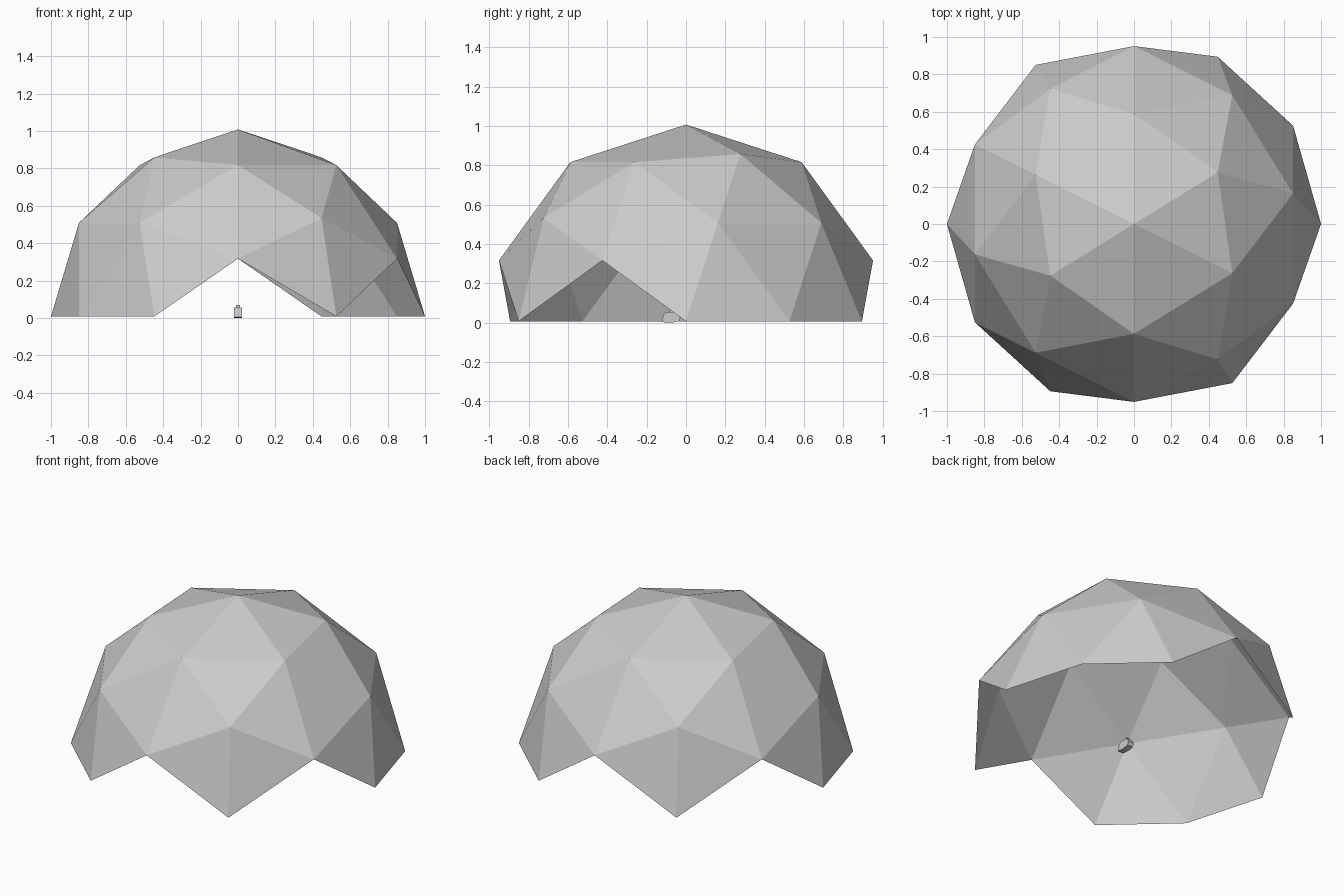
import bpy, bmesh, math
from mathutils import Matrix

if "Cube" in bpy.data.objects:
    bpy.data.objects.remove(bpy.data.objects["Cube"])

grey = bpy.data.materials.new("light grey")
grey.diffuse_color = (0.6, 0.6, 0.6, 1)
grey.use_nodes = True
grey.node_tree.nodes["Principled BSDF"].inputs["Base Color"].default_value = grey.diffuse_color


def finish(bm, name):
    bmesh.ops.recalc_face_normals(bm, faces=bm.faces)
    mesh = bpy.data.meshes.new(name)
    bm.to_mesh(mesh)
    bm.free()
    mesh.materials.append(grey)
    obj = bpy.data.objects.new(name, mesh)
    bpy.context.collection.objects.link(obj)
    return obj


def extrude_profile(name, points, half_width):
    """Side profile of (y, z) points extruded across x."""
    bm = bmesh.new()
    face = bm.faces.new([bm.verts.new((-half_width, y, z)) for y, z in points])
    grown = bmesh.ops.extrude_face_region(bm, geom=[face])["geom"]
    verts = [g for g in grown if isinstance(g, bmesh.types.BMVert)]
    bmesh.ops.translate(bm, verts=verts, vec=(2 * half_width, 0, 0))
    return finish(bm, name)


# Geodesic shell: icosahedron with an edge on top, each triangle split in four
short = math.sqrt((5 - math.sqrt(5)) / 10)
long = math.sqrt((5 + math.sqrt(5)) / 10)
bm = bmesh.new()
for s in (-1, 1):
    for t in (-1, 1):
        p, q = s * short, t * long
        for co in ((p, 0, q), (q, p, 0), (0, q, p)):
            bm.verts.new(co)
bmesh.ops.convex_hull(bm, input=bm.verts[:])
bmesh.ops.subdivide_edges(bm, edges=bm.edges[:], cuts=1, use_grid_fill=True)
for v in bm.verts:
    v.co.normalize()

# Lower half removed, leaving four pointed arches
bmesh.ops.delete(bm, geom=[v for v in bm.verts if v.co.z < -0.01], context='VERTS')
bm.transform(Matrix.Translation((0, 0, 0.008)) @ Matrix.Rotation(math.atan2(short, long), 4, 'Z'))
finish(bm, "dome_shell")

# Tiny seat standing under the dome
extrude_profile("seat_body", [(-0.125, 0.004), (-0.075, 0.0), (-0.035, 0.008), (-0.028, 0.03),
                              (-0.04, 0.056), (-0.10, 0.056), (-0.115, 0.04)], 0.021)
extrude_profile("seat_headrest", [(-0.085, 0.056), (-0.045, 0.056), (-0.05, 0.07), (-0.075, 0.07)], 0.01)
